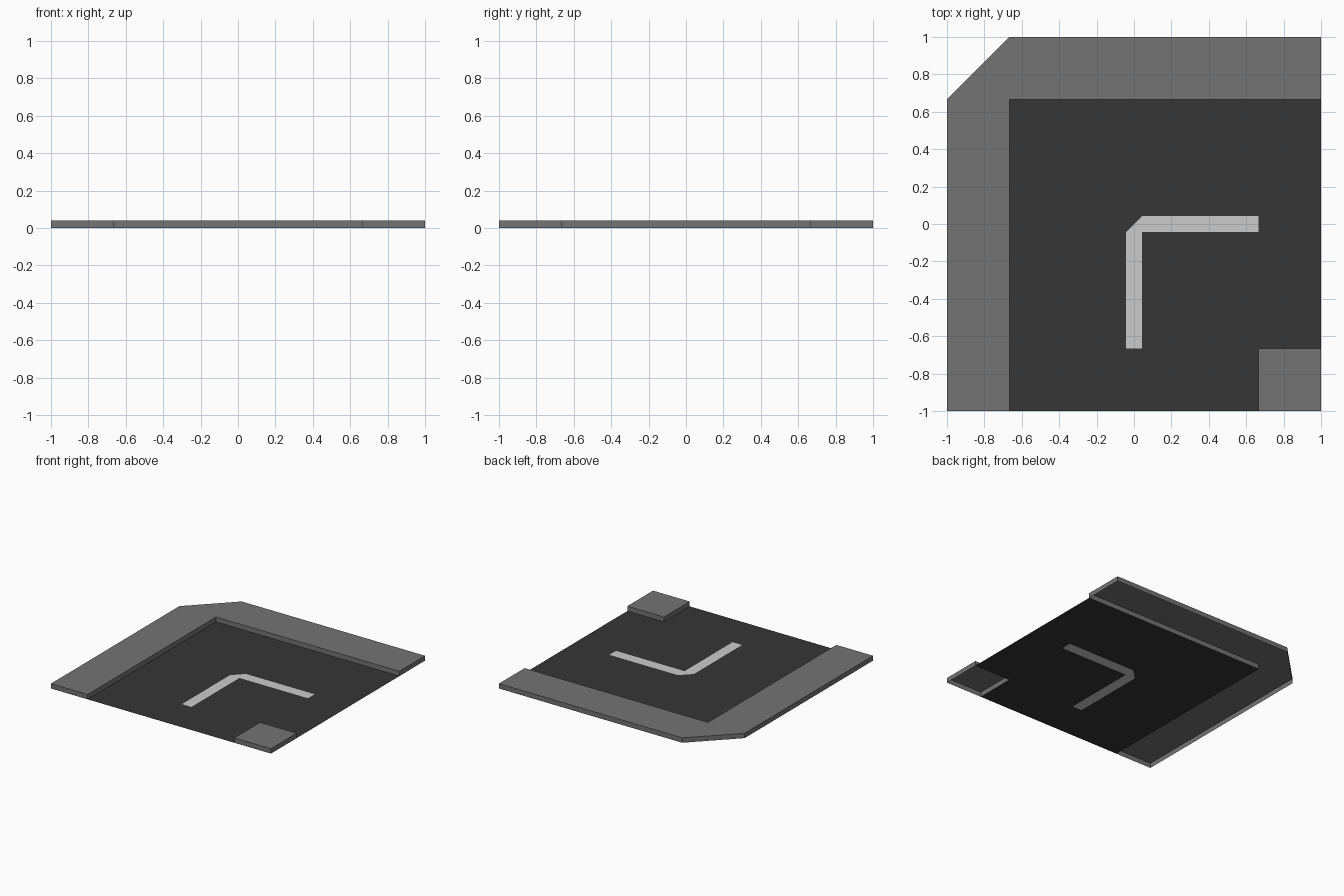
import bpy
import bmesh

if "Cube" in bpy.data.objects:
    bpy.data.objects.remove(bpy.data.objects["Cube"])

S = 2 / 3      # kerb line
W = 0.043      # half width of the painted line
H = 0.04       # pavement height


def material(name, value):
    mat = bpy.data.materials.new(name)
    mat.diffuse_color = (value, value, value, 1)
    mat.use_nodes = True
    mat.node_tree.nodes["Principled BSDF"].inputs["Base Color"].default_value = mat.diffuse_color
    return mat


def flat_part(name, outlines, mat, height=0.0):
    """Flat faces from counter-clockwise outlines; a height adds side walls
    below the top and leaves the underside open."""
    bm = bmesh.new()
    for pts in outlines:
        top = [bm.verts.new((x, y, height)) for x, y in pts]
        bm.faces.new(top)
        if height:
            low = [bm.verts.new((x, y, 0)) for x, y in pts]
            for i in range(len(pts)):
                j = (i + 1) % len(pts)
                bm.faces.new((low[i], low[j], top[j], top[i]))
    bmesh.ops.remove_doubles(bm, verts=bm.verts, dist=1e-5)
    mesh = bpy.data.meshes.new(name)
    bm.to_mesh(mesh)
    bm.free()
    mesh.materials.append(mat)
    obj = bpy.data.objects.new(name, mesh)
    bpy.context.collection.objects.link(obj)
    return obj


pavement = material("pavement grey", 0.172)
asphalt = material("asphalt dark grey", 0.037)
paint = material("line light grey", 0.60)

# Raised pavement around the outside of the bend, with a cut corner
flat_part("outer_pavement", [[(-1, -1), (-S, -1), (-S, S), (1, S), (1, 1),
                              (-S, 1), (-1, S)]], pavement, H)

# Small pavement square inside the bend
flat_part("inner_pavement", [[(S, -1), (1, -1), (1, -S), (S, -S)]], pavement, H)

# Road surface in two pieces that fit around the painted line
flat_part("road", [
    [(-S, -1), (-W, -1), (-W, -S), (-W, -W), (W, W), (S, W), (1, W), (1, S), (-S, S)],
    [(-W, -1), (S, -1), (S, -S), (1, -S), (1, W), (S, W), (S, -W), (W, -W),
     (W, -S), (-W, -S)],
], asphalt)

# Painted centre line, flush with the road
flat_part("centre_line", [[(-W, -S), (W, -S), (W, -W), (S, -W), (S, W), (W, W),
                           (-W, -W)]], paint)
